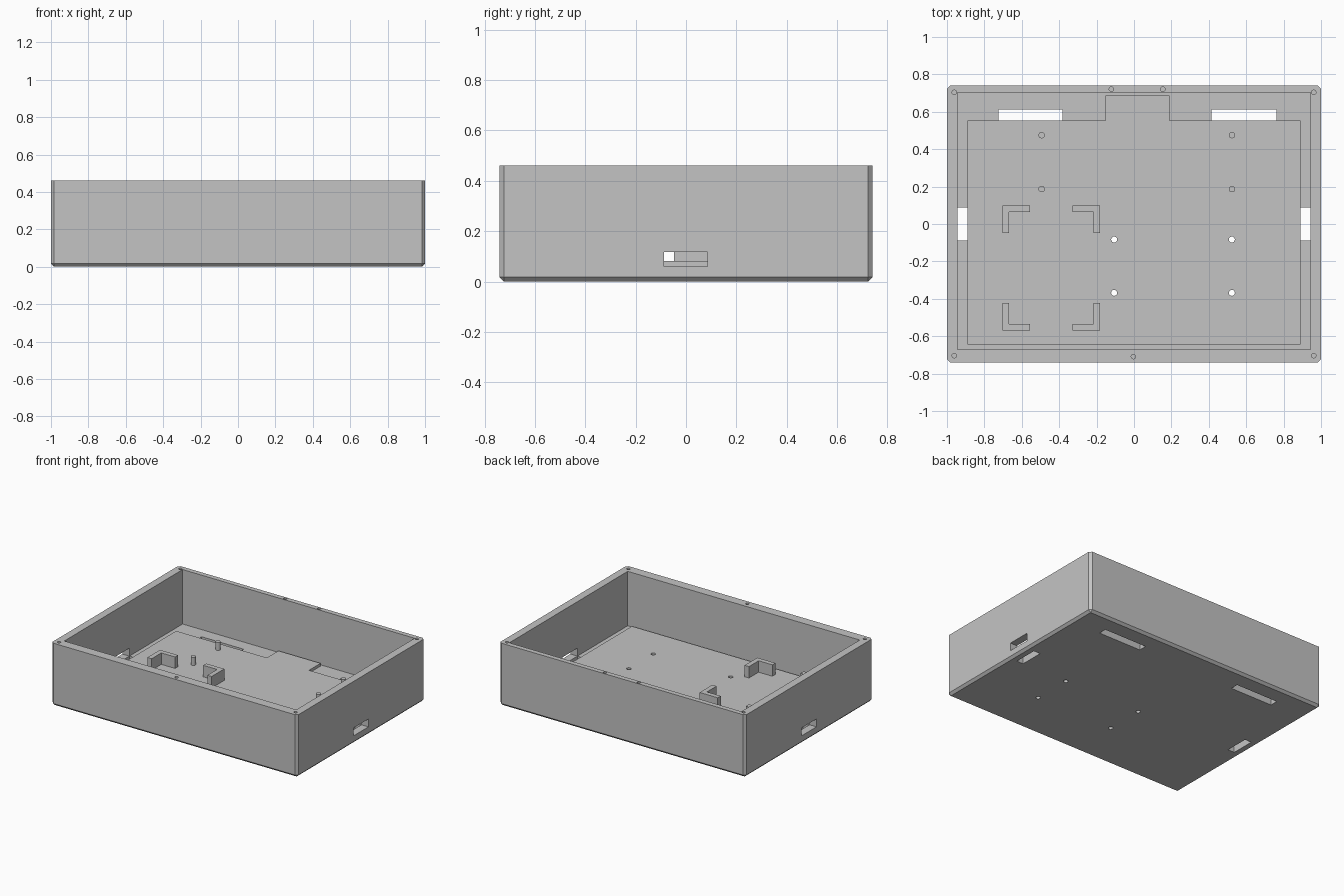
import bpy
import bmesh
from mathutils import Vector

cube = bpy.data.objects.get("Cube")
if cube:
    bpy.data.objects.remove(cube, do_unlink=True)

grey = bpy.data.materials.new("light grey plastic")
grey.use_nodes = True
colour = (0.55, 0.55, 0.55, 1)
grey.diffuse_color = colour
grey.node_tree.nodes["Principled BSDF"].inputs["Base Color"].default_value = colour

HALF_Y, HEIGHT = 0.74, 0.46
FLOOR, PAD_TOP = 0.06, 0.081
CHAMFER = 0.017


def finish(name, bm):
    bmesh.ops.recalc_face_normals(bm, faces=bm.faces)
    mesh = bpy.data.meshes.new(name)
    bm.to_mesh(mesh)
    bm.free()
    mesh.materials.append(grey)
    obj = bpy.data.objects.new(name, mesh)
    bpy.context.scene.collection.objects.link(obj)
    return obj


def prism(name, outline, z0, z1):
    """Extrude a flat outline from z0 up to z1."""
    bm = bmesh.new()
    face = bm.faces.new([bm.verts.new((x, y, z0)) for x, y in outline])
    top = bmesh.ops.extrude_face_region(bm, geom=[face])["geom"]
    verts = [v for v in top if isinstance(v, bmesh.types.BMVert)]
    bmesh.ops.translate(bm, verts=verts, vec=(0, 0, z1 - z0))
    return finish(name, bm)


def block(name, x0, x1, y0, y1, z0, z1):
    return prism(name, [(x0, y0), (x1, y0), (x1, y1), (x0, y1)], z0, z1)


def cylinder(name, x, y, radius, z0, z1):
    bm = bmesh.new()
    bmesh.ops.create_cone(bm, cap_ends=True, segments=24, radius1=radius,
                          radius2=radius, depth=z1 - z0)
    bmesh.ops.translate(bm, verts=bm.verts, vec=(x, y, (z0 + z1) / 2))
    return finish(name, bm)


def smooth(obj):
    bpy.ops.object.select_all(action="DESELECT")
    obj.select_set(True)
    bpy.context.view_layer.objects.active = obj
    bpy.ops.object.shade_smooth_by_angle()


def cut(target, cutter, keep=False):
    """Subtract the cutter from the target, then discard it."""
    cutter.hide_render = True
    mod = target.modifiers.new("cut", "BOOLEAN")
    mod.operation, mod.solver, mod.object = "DIFFERENCE", "EXACT", cutter
    bpy.context.view_layer.objects.active = target
    bpy.ops.object.modifier_apply(modifier=mod.name)
    if not keep:
        bpy.data.objects.remove(cutter, do_unlink=True)


# Outer tray with chamfered corners and bottom edge
bm = bmesh.new()
bmesh.ops.create_cube(bm, size=1)
for v in bm.verts:
    v.co = Vector((v.co.x * 2, v.co.y * 2 * HALF_Y, (v.co.z + 0.5) * HEIGHT))
edges = [e for e in bm.edges if any(v.co.z < 0.01 for v in e.verts)]
bmesh.ops.bevel(bm, geom=edges, offset=CHAMFER, segments=1, affect="EDGES", profile=0.5)
tray = finish("tray", bm)
cut(tray, block("cavity_cutter", -0.943, 0.943, -0.67, 0.704, FLOOR, 0.6))

# Raised floor pad with a tab at the back
pad = prism("floor_pad", [(-0.89, -0.643), (0.89, -0.643), (0.89, 0.553),
                          (0.19, 0.553), (0.19, 0.687), (-0.153, 0.687),
                          (-0.153, 0.553), (-0.89, 0.553)], FLOOR, PAD_TOP)

# Side ports through the walls and vents through the floor beside them
for side in (-1, 1):
    inner, wall, outer = sorted((side * 0.89, side * 0.943, side * 1.1), key=abs)
    lo, hi = sorted((wall - side * 0.02, outer))
    cut(tray, block("port_cutter", lo, hi, -0.087, 0.086, FLOOR, 0.118))
    lo, hi = sorted((inner, wall))
    cut(tray, block("side_vent_cutter", lo, hi, -0.087, 0.088, -0.1, 0.07))

# Long vents along the back of the floor
for x0, x1 in ((-0.725, -0.382), (0.414, 0.762)):
    cut(tray, block("back_vent_cutter", x0, x1, 0.553, 0.612, -0.1, 0.07))

# Mounting holes through pad and floor
for x in (-0.106, 0.523):
    for y in (-0.083, -0.368):
        cutter = cylinder("mount_hole_cutter", x, y, 0.016, -0.1, 0.2)
        cut(tray, cutter, keep=True)
        cut(pad, cutter)

# Blind screw holes in the rim
rim_holes = [(sx * 0.961, y) for sx in (-1, 1) for y in (-0.704, 0.704)]
rim_holes += [(-0.121, 0.721), (0.154, 0.721), (-0.003, -0.709)]
for x, y in rim_holes:
    cut(tray, cylinder("rim_hole_cutter", x, y, 0.012, HEIGHT - 0.1, 0.6))
smooth(tray)
smooth(pad)

# Locating pegs
for x, side in ((-0.494, "right"), (0.524, "left")):
    for y, end in ((0.187, "front"), (0.475, "back")):
        smooth(cylinder(f"peg_{end}_{side}", x, y, 0.017, PAD_TOP - 0.01, 0.14))

# Four L-shaped corner brackets, arms pointing inwards
LONG, THICK = 0.147, 0.035
for cx, dx, side in ((-0.704, 1, "right"), (-0.181, -1, "left")):
    for cy, dy, end in ((-0.569, 1, "front"), (0.1, -1, "back")):
        shape = [(0, 0), (LONG, 0), (LONG, THICK), (THICK, THICK), (THICK, LONG), (0, LONG)]
        outline = [(cx + dx * u, cy + dy * v) for u, v in shape]
        prism(f"bracket_{end}_{side}", outline, PAD_TOP, 0.165)
